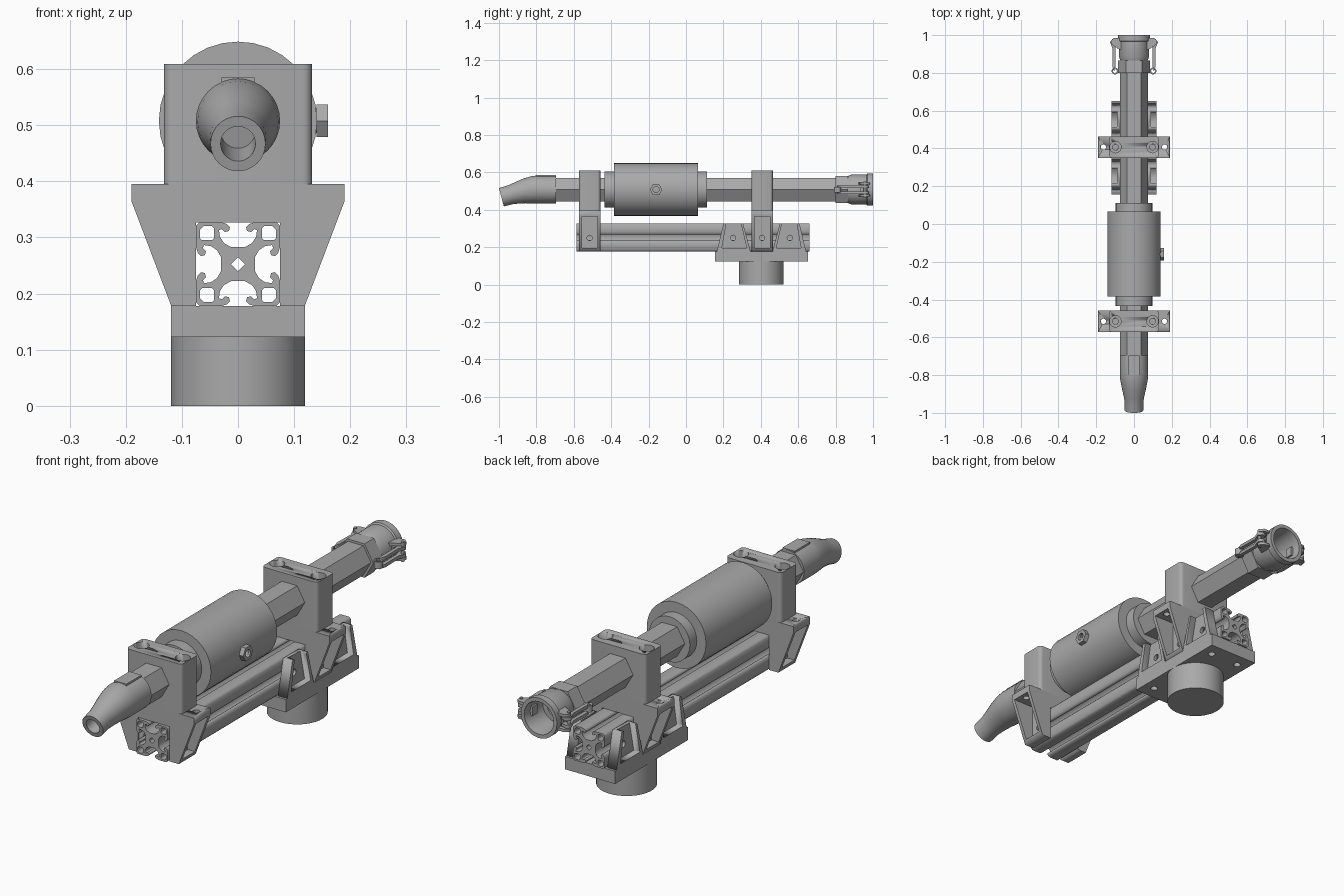
import bpy, bmesh
from math import pi, cos, sin, radians
from mathutils import Matrix, Vector

old = bpy.data.objects.get("Cube")
if old:
    bpy.data.objects.remove(old)

grey = bpy.data.materials.new("machined_grey")
grey.use_nodes = True
grey.diffuse_color = (0.4, 0.4, 0.4, 1)
grey.node_tree.nodes["Principled BSDF"].inputs["Base Color"].default_value = (0.4, 0.4, 0.4, 1)

AXIS = 0.508          # height of the barrel axis
TO_Y = Matrix(((1, 0, 0), (0, 0, -1), (0, 1, 0))).to_4x4()
TO_X = Matrix(((0, 0, 1), (1, 0, 0), (0, 1, 0))).to_4x4()


def finish(name, mesh, smooth=False):
    mesh.name = name
    mesh.materials.clear()
    mesh.materials.append(grey)
    obj = bpy.data.objects.new(name, mesh)
    bpy.context.collection.objects.link(obj)
    bpy.ops.object.select_all(action='DESELECT')
    obj.select_set(True)
    bpy.context.view_layer.objects.active = obj
    if smooth:
        bpy.ops.object.shade_smooth_by_angle(angle=radians(32))
    return obj


def from_bmesh(name, bm, smooth=False):
    bmesh.ops.recalc_face_normals(bm, faces=bm.faces)
    mesh = bpy.data.meshes.new(name)
    bm.to_mesh(mesh)
    bm.free()
    return finish(name, mesh, smooth)


def box(name, x, y, z, round_z=0):
    bm = bmesh.new()
    bmesh.ops.create_cube(bm, size=1)
    for v in bm.verts:
        v.co = Vector([(r[0] + r[1]) / 2 + c * (r[1] - r[0]) for c, r in zip(v.co, (x, y, z))])
    if round_z:
        upright = [e for e in bm.edges if abs(e.verts[0].co.z - e.verts[1].co.z) > 0.01]
        bmesh.ops.bevel(bm, geom=upright, offset=round_z, segments=4, profile=0.5, affect='EDGES')
    return from_bmesh(name, bm, round_z > 0)


def cylinder(name, centre, radius, length, axis='Z', sides=32, turn=0.0):
    bm = bmesh.new()
    rot = {'X': TO_X, 'Y': TO_Y, 'Z': Matrix()}[axis]
    bmesh.ops.create_cone(bm, cap_ends=True, segments=sides, radius1=radius, radius2=radius,
                          depth=length,
                          matrix=Matrix.Translation(centre) @ rot @ Matrix.Rotation(turn, 4, 'Z'))
    return from_bmesh(name, bm, sides > 12)


def loft(name, rings, sides=32):
    """Skin circles (y, z, radius, tilt) along y; both ends are capped."""
    bm = bmesh.new()
    loops = []
    for y, z, r, tilt in rings:
        angles = [2 * pi * i / sides for i in range(sides)]
        loops.append([bm.verts.new((r * cos(a), y - tilt * r * sin(a), z + r * sin(a))) for a in angles])
    for a, b in zip(loops, loops[1:]):
        for i in range(sides):
            j = (i + 1) % sides
            bm.faces.new((a[i], a[j], b[j], b[i]))
    bm.faces.new(loops[0])
    bm.faces.new(loops[-1])
    return from_bmesh(name, bm, sides > 12)


def lathe(name, profile, sides=32):
    return loft(name, [(y, AXIS, r, 0) for y, r in profile], sides)


def extrude(name, outlines, start, end, matrix):
    """Fill closed outlines (inner ones become holes) and extrude them."""
    curve = bpy.data.curves.new(name, 'CURVE')
    curve.dimensions = '2D'
    curve.fill_mode = 'BOTH'
    curve.extrude = abs(end - start) / 2
    for pts in outlines:
        s = curve.splines.new('POLY')
        s.points.add(len(pts) - 1)
        for p, co in zip(s.points, pts):
            p.co = (co[0], co[1], 0, 1)
        s.use_cyclic_u = True
    tmp = bpy.data.objects.new(name + "_outline", curve)
    bpy.context.collection.objects.link(tmp)
    bpy.context.view_layer.update()
    mesh = bpy.data.meshes.new_from_object(tmp.evaluated_get(bpy.context.evaluated_depsgraph_get()))
    bpy.data.objects.remove(tmp)
    bm = bmesh.new()
    bm.from_mesh(mesh)
    bmesh.ops.remove_doubles(bm, verts=bm.verts, dist=1e-5)
    middle = (start + end) / 2
    shift = (middle, 0, 0) if matrix is TO_X else (0, middle, 0)
    bm.transform(Matrix.Translation(shift) @ matrix)
    return from_bmesh(name, bm)


def cut(obj, *cutters):
    for c in cutters:
        mod = obj.modifiers.new("cut", 'BOOLEAN')
        mod.operation = 'DIFFERENCE'
        mod.solver = 'EXACT'
        mod.object = c
        bpy.context.view_layer.objects.active = obj
        bpy.ops.object.modifier_apply(modifier=mod.name)
        bpy.data.objects.remove(c)


# Slotted rail: one eighth of the section, mirrored and turned
RAIL_Z, U = 0.2525, 0.075 / 42
eighth = [(17, 0), (17, 7), (21, 14), (27, 18), (34, 19), (35, 16), (32, 13), (33, 9),
          (37, 8), (40, 11), (42, 17)]
quarter = eighth + [(42, 38), (38, 42)] + [(b, a) for a, b in reversed(eighth[1:])]


def turned(pts):
    out = []
    for k in range(4):
        c, s = round(cos(k * pi / 2)), round(sin(k * pi / 2))
        out += [((c * a - s * b) * U, RAIL_Z + (s * a + c * b) * U) for a, b in pts]
    return out


corner = [(24, 26), (26, 24), (36, 24), (38, 26), (38, 34), (34, 38), (26, 38), (24, 36)]
corner_holes = turned(corner)
rail_loops = [turned(quarter), turned([(7, 0)])]
rail_loops += [corner_holes[i * 8:i * 8 + 8] for i in range(4)]
extrude("slotted_rail", rail_loops, -0.585, 0.66, TO_Y)

# Two clamp mounts straddling the rail
half = [(0.075, 0.178), (0.119, 0.178), (0.19, 0.365), (0.19, 0.395)]
saddle = half + [(-x, z) for x, z in reversed(half)] + [(-0.075, 0.327), (0.075, 0.327)]
for label, y in (("front", -0.515), ("rear", 0.407)):
    y0, y1 = y - 0.057, y + 0.057
    base = extrude(label + "_saddle", [saddle], y0, y1, TO_Y)
    clamp = box(label + "_clamp_block", (-0.132, 0.132), (y0, y1), (0.394, 0.609), 0.016)
    for s in (-1, 1):
        cut(base,
            box("recess", sorted((s * 0.092, s * 0.3)), (y0 + 0.015, y1 - 0.015), (0.196, 0.365)),
            cylinder("wall_hole", (s * 0.085, y, 0.25), 0.014, 0.05, 'X', 16),
            cylinder("ear_hole", (s * 0.162, y, 0.38), 0.014, 0.1, 'Z', 16))
        cut(clamp,
            cylinder("counterbore", (s * 0.098, y, 0.61), 0.03, 0.08, 'Z', 24),
            cylinder("bolt_hole", (s * 0.098, y, 0.55), 0.015, 0.1, 'Z', 16))

# Pedestal, base plate and outer gussets under the rear mount
cylinder("pedestal", (0, 0.403, 0.0615), 0.119, 0.123, 'Z', 48)
plate = box("base_plate", (-0.119, 0.119), (0.155, 0.652), (0.123, 0.178))
cut(plate, *[cylinder("plate_hole", (x, y, 0.15), 0.015, 0.1, 'Z', 16)
             for x in (-0.07, 0.07) for y in (0.215, 0.592)])
MID = 0.4035
outer = [(0.165, 0.177), (0.2, 0.327), (0.305, 0.327), (0.345, 0.177)]
inner = [(0.192, 0.196), (0.218, 0.34), (0.291, 0.34), (0.324, 0.196)]
for s, side in ((-1, "right"), (1, "left")):
    for flip, end in ((False, "front"), (True, "rear")):
        place = lambda pts: [(2 * MID - y if flip else y, z) for y, z in pts]
        gusset = extrude(f"{end}_gusset_{side}", [place(outer)], s * 0.075, s * 0.119, TO_X)
        yc = place([(0.252, 0.25)])[0][0]
        cut(gusset, extrude("pocket", [place(inner)], s * 0.09, s * 0.15, TO_X),
            cylinder("gusset_hole", (s * 0.08, yc, 0.25), 0.014, 0.05, 'X', 16))

# Barrel: hexagonal tube, drum and end collars
lathe("hex_tube", [(-0.71, 0.073), (0.82, 0.073)], 6)
lathe("drum", [(-0.385, 0.141), (0.065, 0.141)])
lathe("drum_collars", [(-0.435, 0.097), (0.112, 0.097)])

# Side port on the drum
PORT = (0.15, -0.16, AXIS)
port = cylinder("side_port_nut", PORT, 0.033, 0.02, 'X', 6, pi / 6)
cut(port, cylinder("port_hole", PORT, 0.016, 0.05, 'X', 16))
neck = cylinder("side_port_neck", (0.14, PORT[1], AXIS), 0.022, 0.025, 'X', 16)
cut(neck, cylinder("neck_hole", (0.15, PORT[1], AXIS), 0.016, 0.04, 'X', 16))

# Drooping nozzle with bore
loft("nozzle", [(-0.695, AXIS, 0.075, 0), (-0.80, AXIS, 0.075, 0), (-0.83, 0.506, 0.072, 0.05),
                (-0.87, 0.499, 0.064, 0.15), (-0.91, 0.488, 0.055, 0.25),
                (-0.94, 0.480, 0.050, 0.27), (-0.987, 0.467, 0.049, 0.27),
                (-0.987, 0.467, 0.031, 0.27), (-0.90, 0.490, 0.031, 0.27)])
box("nozzle_top_pad", (-0.029, 0.029), (-0.80, -0.697), (0.56, 0.585))

# Quick coupling at the back
lathe("coupling_hex_collar", [(0.80, 0.084), (0.865, 0.084)], 6)
lathe("coupling_cup", [(0.86, 0.070), (0.885, 0.080), (0.965, 0.080), (0.97, 0.086), (1.0, 0.086),
                       (1.0, 0.070), (0.975, 0.066), (0.88, 0.066), (0.88, 0.045), (0.83, 0.045)])
for s, side in ((-1, "right"), (1, "left")):
    lug = [(s * x, y) for x, y in ((0.07, 0.915), (0.105, 0.935), (0.122, 0.95),
                                   (0.122, 0.965), (0.108, 0.978), (0.07, 0.978))]
    arm = [(s * x, y) for x, y in ((0.088, 0.965), (0.115, 0.972), (0.127, 0.955), (0.113, 0.92),
                                   (0.115, 0.83), (0.105, 0.80), (0.098, 0.83), (0.098, 0.92))]
    for k, dz in (("upper", 0.032), ("lower", -0.032)):
        for part, pts, thick, z in (("lug", lug, 0.012, dz), ("lever", arm, 0.014, dz * 0.5)):
            piece = extrude(f"{k}_{part}_{side}", [pts], 0, thick, Matrix())
            piece.data.transform(Matrix.Translation((0, 0, AXIS + z)))
    cylinder(f"pivot_pin_{side}", (s * 0.113, 0.957, AXIS), 0.007, 0.085, 'Z', 16)
    ring = cylinder(f"pull_ring_{side}", (s * 0.101, 0.81, AXIS), 0.018, 0.03, 'Z', 20)
    cut(ring, cylinder("ring_hole", (s * 0.101, 0.81, AXIS), 0.01, 0.06, 'Z', 16))
    box(f"cam_{side}", sorted((s * 0.055, s * 0.09)), (0.93, 0.965), (AXIS - 0.02, AXIS + 0.02))
